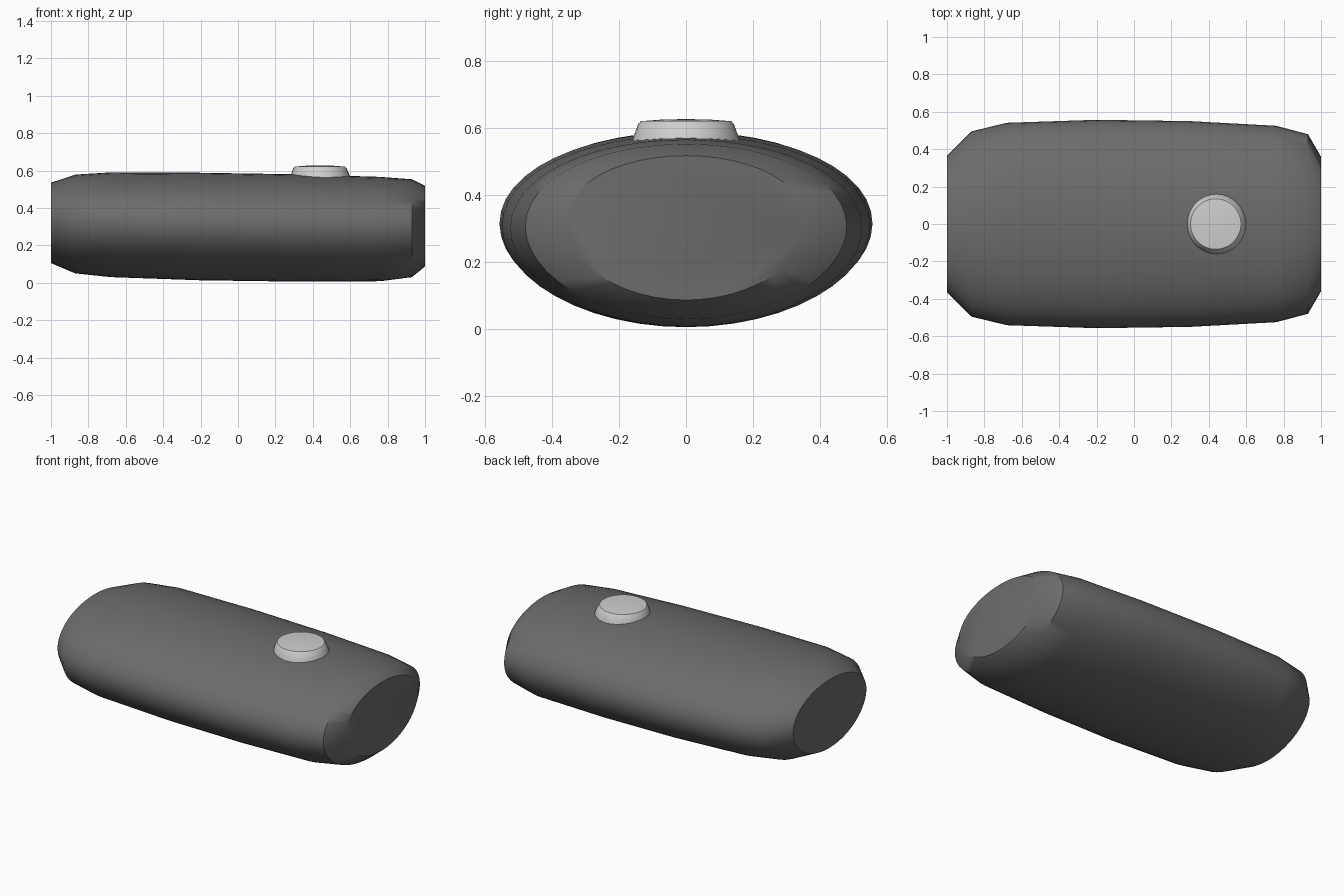
import bpy, bmesh, math

if "Cube" in bpy.data.objects:
    bpy.data.objects.remove(bpy.data.objects["Cube"])

def material(name, rgb):
    m = bpy.data.materials.new(name)
    m.diffuse_color = (*rgb, 1)
    m.use_nodes = True
    m.node_tree.nodes["Principled BSDF"].inputs["Base Color"].default_value = m.diffuse_color
    return m

def loft(name, rings, mat, angle):
    """Bridge equal-length rings of points and cap both ends."""
    bm = bmesh.new()
    loops = [[bm.verts.new(p) for p in ring] for ring in rings]
    n = len(loops[0])
    for a, b in zip(loops, loops[1:]):
        for i in range(n):
            j = (i + 1) % n
            bm.faces.new((a[i], a[j], b[j], b[i]))
    bm.faces.new(loops[0][::-1])
    bm.faces.new(loops[-1])
    bmesh.ops.recalc_face_normals(bm, faces=bm.faces[:])
    me = bpy.data.meshes.new(name)
    bm.to_mesh(me)
    bm.free()
    me.materials.append(mat)
    ob = bpy.data.objects.new(name, me)
    bpy.context.collection.objects.link(ob)
    bpy.ops.object.select_all(action='DESELECT')
    ob.select_set(True)
    bpy.context.view_layer.objects.active = ob
    bpy.ops.object.shade_smooth_by_angle(angle=math.radians(angle))
    return ob

dark = material("dark grey", (0.15, 0.15, 0.152))
light = material("light grey", (0.62, 0.62, 0.62))

# Body: oval sections along x (x, half width, bottom, top), widest a bit above middle
sections = [(-1.0, 0.365, 0.105, 0.535), (-0.87, 0.495, 0.05, 0.578),
            (-0.68, 0.541, 0.03, 0.59), (-0.2, 0.557, 0.013, 0.588),
            (0.3, 0.55, 0.006, 0.58), (0.76, 0.525, 0.008, 0.566),
            (0.93, 0.48, 0.03, 0.553), (1.0, 0.36, 0.087, 0.518)]
N = 48
rings = []
for x, w, lo, hi in sections:
    mid, h = (lo + hi) / 2, (hi - lo) / 2
    ring = []
    for i in range(N):
        a = 2 * math.pi * i / N
        c, s = math.cos(a), math.sin(a)
        ring.append((x, w * c, mid + h * s + 0.015 * c * c))
    rings.append(ring)
loft("body", rings, dark, 40)

# Button: tapered disc with a slightly domed top
profile = [(0.163, 0.55, 0.44), (0.158, 0.572, 0.44), (0.143, 0.612, 0.438),
           (0.135, 0.621, 0.437), (0.07, 0.626, 0.437), (0.015, 0.627, 0.437)]
loft("button", [[(cx + r * math.cos(2 * math.pi * i / 32),
                  r * math.sin(2 * math.pi * i / 32), z) for i in range(32)]
                for r, z, cx in profile], light, 35)
